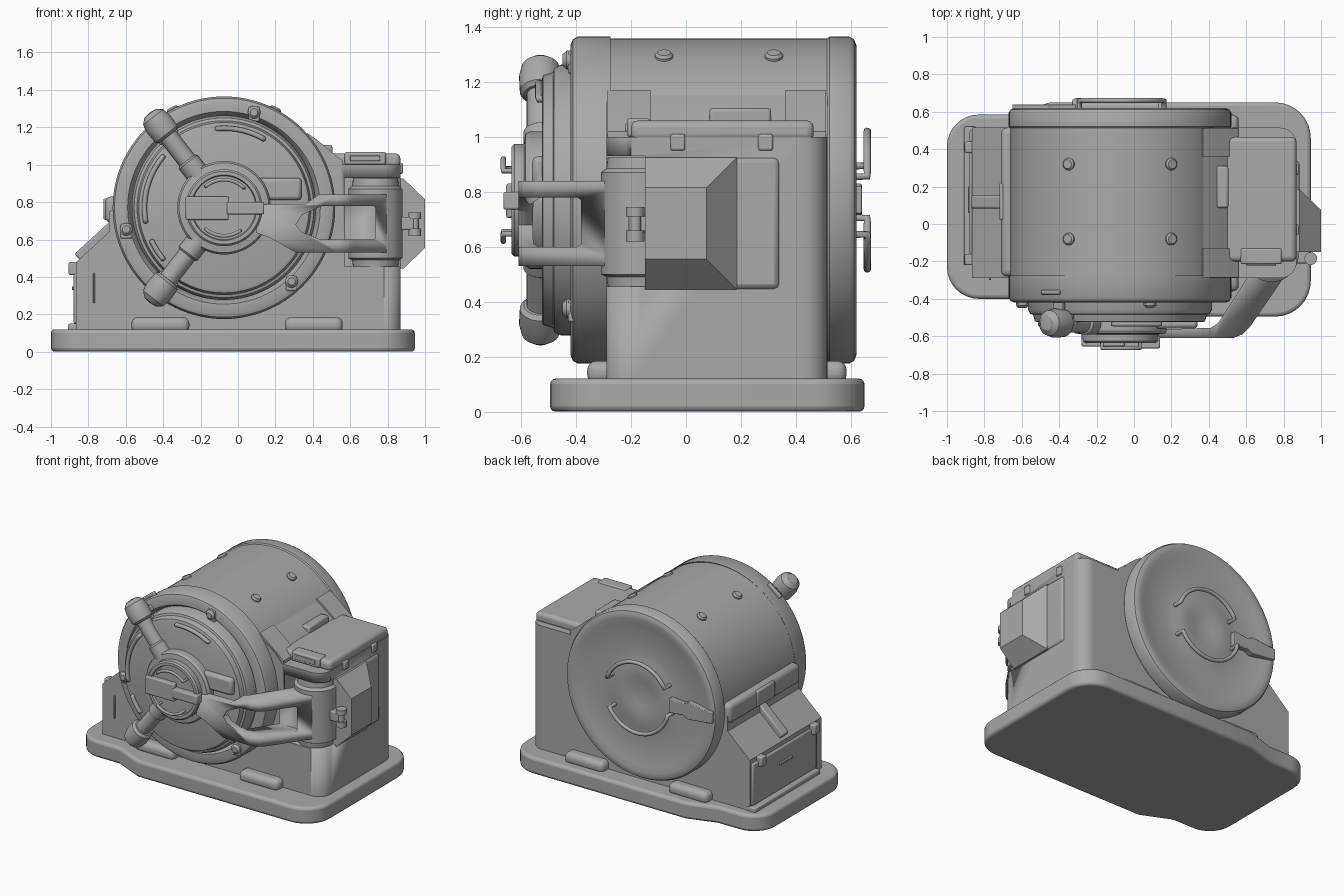
import bpy, bmesh, math
from mathutils import Vector, Matrix

if "Cube" in bpy.data.objects:
    bpy.data.objects.remove(bpy.data.objects["Cube"])

CX, CZ, R = -0.075, 0.77, 0.595        # drum axis and radius
MAT = bpy.data.materials.new("grey_metal")
MAT.diffuse_color = (0.4, 0.4, 0.4, 1)
MAT.use_nodes = True
MAT.node_tree.nodes["Principled BSDF"].inputs["Base Color"].default_value = MAT.diffuse_color


def finish(bm, name, mat=None, bevel=0.0, seg=2):
    bmesh.ops.recalc_face_normals(bm, faces=bm.faces)
    me = bpy.data.meshes.new(name)
    bm.to_mesh(me)
    bm.free()
    ob = bpy.data.objects.new(name, me)
    bpy.context.collection.objects.link(ob)
    me.materials.append(MAT)
    if mat:
        ob.matrix_world = mat
    if bevel:
        m = ob.modifiers.new("bevel", 'BEVEL')
        m.width, m.segments, m.limit_method, m.angle_limit = bevel, seg, 'ANGLE', math.radians(35)
    bpy.context.view_layer.objects.active = ob
    bpy.ops.object.select_all(action='DESELECT')
    ob.select_set(True)
    bpy.ops.object.shade_smooth_by_angle(angle=math.radians(32))
    return ob


def prism(name, pts, axis, a, b, bevel=0.0, seg=2, rounded=None, mat=None):
    """Extrude an outline along y or z; 'rounded' maps outline indices to corner radii."""
    bm = bmesh.new()
    put = (lambda p, t: (p[0], t, p[1])) if axis == 'y' else (lambda p, t: (p[0], p[1], t))
    lo = [bm.verts.new(put(p, a)) for p in pts]
    hi = [bm.verts.new(put(p, b)) for p in pts]
    n = len(pts)
    bm.faces.new(lo)
    bm.faces.new(hi)
    for i in range(n):
        bm.faces.new((lo[i], lo[(i + 1) % n], hi[(i + 1) % n], hi[i]))
    for i, w in (rounded or {}).items():
        e = bm.edges.get((lo[i], hi[i]))
        bmesh.ops.bevel(bm, geom=[e], offset=w, offset_type='OFFSET', segments=8,
                        profile=0.5, affect='EDGES')
    return finish(bm, name, mat, bevel, seg)


def box(name, x, y, z, bevel=0.008, seg=2, mat=None):
    return prism(name, [(x[0], y[0]), (x[1], y[0]), (x[1], y[1]), (x[0], y[1])], 'z',
                 z[0], z[1], bevel, seg, mat=mat)


def lathe(name, prof, mat, n=64):
    """Revolve (radius, height) pairs about local z."""
    bm = bmesh.new()
    vs = [bm.verts.new((r, 0, h)) for r, h in prof]
    es = [bm.edges.new(p) for p in zip(vs, vs[1:])]
    bmesh.ops.spin(bm, geom=vs + es, axis=(0, 0, 1), cent=(0, 0, 0), angle=2 * math.pi,
                   steps=n, use_duplicate=False)
    bmesh.ops.remove_doubles(bm, verts=bm.verts, dist=1e-5)
    return finish(bm, name, mat)


def tube(name, pts, r):
    cu = bpy.data.curves.new(name, 'CURVE')
    cu.dimensions, cu.bevel_depth, cu.bevel_resolution, cu.use_fill_caps = '3D', r, 3, True
    sp = cu.splines.new('POLY')
    sp.points.add(len(pts) - 1)
    for p, q in zip(sp.points, pts):
        p.co = (*q, 1)
    cu.materials.append(MAT)
    ob = bpy.data.objects.new(name, cu)
    bpy.context.collection.objects.link(ob)


def boolean(ob, cutter, op):
    m = ob.modifiers.new(op, 'BOOLEAN')
    m.operation, m.object, m.solver = op, cutter, 'EXACT'
    cutter.hide_render = True
    cutter.hide_viewport = True


def polar(r, deg, y):
    t = math.radians(deg)
    return Vector((CX + r * math.cos(t), y, CZ + r * math.sin(t)))


def aim(loc, direction):
    return Matrix.Translation(loc) @ Vector(direction).to_track_quat('Z', 'Y').to_matrix().to_4x4()


def arc(name, r, a0, a1, y, y_end, thick):
    """Curved grab rail with both ends turned in to the surface."""
    pts = [polar(r, a0 + (a1 - a0) * i / 24, y) for i in range(25)]
    tube(name, [polar(r, a0, y_end)] + pts + [polar(r, a1, y_end)], thick)


AXIS = aim((CX, 0, CZ), (0, 1, 0))

# Base plate and pads
prism("base", [(-1, -0.4), (-0.66, -0.4), (-0.45, -0.495), (0.945, -0.495), (0.945, 0.65),
               (-0.45, 0.65), (-0.66, 0.585), (-1, 0.585)], 'z', 0, 0.12, 0.02, 3,
      {0: 0.17, 3: 0.19, 4: 0.19, 7: 0.17})
for x in (-0.415, 0.405):
    for y in (-0.3, 0.525):
        box("base_pad", (x - 0.155, x + 0.155), (y - 0.06, y + 0.06), (0.1, 0.185), 0.035, 4)

# Main case with a notch for the hinge
case = prism("case", [(-0.865, 0.1), (0.87, 0.1), (0.87, 1.0), (0.55, 1.0), (0.5, 1.06), (0.36, 1.16),
                      (-0.3, 0.9), (-0.69, 0.75), (-0.69, 0.64), (-0.865, 0.48)],
             'y', -0.29, 0.515)
bm = bmesh.new()
bm.from_mesh(case.data)
tall = [e for e in bm.edges if abs(e.verts[0].co.x - 0.87) < 0.01 and abs(e.verts[1].co.x - 0.87) < 0.01
        and e.calc_length() > 0.85]
bmesh.ops.bevel(bm, geom=tall, offset=0.09, segments=8, profile=0.5, affect='EDGES')
bm.to_mesh(case.data)
bm.free()
boolean(case, box("hinge_notch_cutter", (0.57, 0.95), (-0.4, -0.15), (0.455, 0.93), 0), 'DIFFERENCE')

# Drum shell, front ring and dished back cover
lathe("drum", [(0, -0.3), (0.588, -0.3), (0.588, 0.52), (0, 0.52)], AXIS, 96)
lathe("front_ring", [(0.5, -0.28), (0.58, -0.29), (R, -0.275), (R, -0.395), (0.585, -0.412), (0.565, -0.42),
                     (0.515, -0.42), (0.5, -0.40), (0.49, -0.36)][::-1], AXIS, 96)
lathe("back_cover", [(0, 0.51), (0.585, 0.51), (R, 0.522), (R, 0.595), (0.585, 0.612), (0.565, 0.62), (0.54, 0.62),
                     (0.5, 0.611), (0.42, 0.598), (0.3, 0.592), (0.25, 0.597), (0.2, 0.606), (0.13, 0.606),
                     (0.08, 0.596), (0, 0.59)], AXIS, 96)

# Front door and hub
lathe("door", [(0, -0.36), (0.493, -0.36), (0.493, -0.455), (0.48, -0.48), (0.465, -0.485), (0.455, -0.52),
               (0.44, -0.525), (0, -0.525)], AXIS, 96)
lathe("hub", [(0, -0.5), (0.25, -0.5), (0.25, -0.57), (0.24, -0.585), (0.205, -0.59), (0.205, -0.625),
              (0.195, -0.635), (0.175, -0.635), (0.17, -0.62), (0, -0.62)], AXIS)
arc("hub_rail", 0.15, 45, 130, -0.665, -0.61, 0.01)
arc("hub_rail", 0.15, 230, 305, -0.665, -0.61, 0.01)
box("hub_plate", (-0.28, -0.05), (-0.655, -0.61), (0.705, 0.83))
box("hub_latch", (-0.06, 0.14), (-0.665, -0.6), (0.735, 0.80))
box("hub_cover", (0.08, 0.34), (-0.56, -0.5), (0.81, 0.93), 0.02)
for a0, a1 in ((140, 190), (60, 95), (205, 220)):
    arc("door_rail", 0.425, a0, a1, -0.535, -0.5, 0.014)

# Ring bolts, shell bolts
for a in (72.5, 192.5, 312.5):
    p = polar(0.535, a, -0.41)
    lathe("ring_bolt", [(0, 0), (0.034, 0), (0.034, 0.025), (0.02, 0.04), (0, 0.04)], aim(p, (0, -1, 0)), 20)
    box("ring_bolt_lug", (p.x - 0.03, p.x + 0.03), (-0.43, -0.4), (p.z - 0.05, p.z + 0.03))
for a in (62.4, 117.6):
    for y in (-0.08, 0.32):
        lathe("shell_bolt", [(0, 0), (0.033, 0), (0.033, 0.014), (0.024, 0.024), (0, 0.024)],
              aim(polar(0.582, a, y), polar(1, a, 0) - polar(0, a, 0)), 20)

# Two spoke handles with knobs and ring clips
for a in (128, 232):
    out = polar(1, a, 0) - polar(0, a, 0)
    m = aim(polar(0, a, -0.53), out)
    lathe("handle_rod", [(0, 0.22), (0.062, 0.22), (0.062, 0.31), (0.05, 0.32), (0.05, 0.52), (0, 0.52)], m, 32)
    lathe("handle_knob", [(0, 0.485), (0.06, 0.485), (0.075, 0.5), (0.078, 0.57), (0.068, 0.615),
                          (0.04, 0.64), (0, 0.645)], m, 32)
    for s in (-0.065, 0.065):
        box("handle_clip", (-0.06, 0.06), (-0.012, 0.012), (0.47, 0.615), 0.008,
            mat=aim(polar(0, a, -0.43), out) @ Matrix.Rotation(math.pi / 2, 4, 'Z')
            @ Matrix.Translation((0, s, 0)))
    box("handle_clip_bar", (-0.07, 0.07), (-0.03, 0.03), (0.51, 0.55), 0.01,
        mat=aim(polar(0, a, -0.44), out))

# Hinge barrel and swing arm with a window
lathe("hinge", [(0, 0.455), (0.12, 0.455), (0.125, 0.49), (0.145, 0.5), (0.145, 0.87), (0.125, 0.885),
                (0.12, 0.925), (0, 0.925)], Matrix.Translation((0.735, -0.165, 0)), 40)
arm = prism("swing_arm", [(0.86, -0.2), (0.62, -0.55), (0.58, -0.59), (0.53, -0.61), (0.1, -0.61), (0.1, -0.565),
                          (0.41, -0.555), (0.45, -0.53), (0.61, -0.28), (0.65, -0.2)], 'z', 0.4, 1.0)
boolean(arm, prism("arm_outline_cutter", [(0.9, 0.84), (0.43, 0.84), (0.36, 0.79), (0.16, 0.79), (0.0, 0.76), (0, 0.67),
                                          (0.17, 0.61), (0.31, 0.53), (0.9, 0.53)], 'y', -1, 0), 'INTERSECT')
boolean(arm, prism("arm_window_cutter", [(0.31, 0.68), (0.34, 0.73), (0.45, 0.78), (0.725, 0.78), (0.735, 0.77),
                                         (0.735, 0.61), (0.725, 0.6), (0.44, 0.6), (0.34, 0.64)], 'y', -1, -0.345),
        'DIFFERENCE')

# Side housing with a sloped nose, and its pin
bm = bmesh.new()
for x, y0, y1, z0, z1 in ((0.86, -0.15, 0.185, 0.445, 0.925), (0.885, -0.15, 0.185, 0.445, 0.925),
                          (1.0, -0.15, 0.075, 0.555, 0.815)):
    for y in (y0, y1):
        for z in (z0, z1):
            bm.verts.new((x, y, z))
bmesh.ops.convex_hull(bm, input=bm.verts)
finish(bm, "side_housing")
box("side_plate", (0.78, 0.885), (-0.15, 0.34), (0.445, 0.925), 0.02)
lathe("side_pin", [(0, 0.62), (0.034, 0.62), (0.034, 0.66), (0.022, 0.66), (0.022, 0.71), (0.034, 0.71),
                   (0.034, 0.745), (0, 0.745)], Matrix.Translation((0.945, -0.185, 0)), 20)
box("side_pin_bracket", (0.86, 0.94), (-0.21, -0.14), (0.65, 0.72))

# Top right cover with vent, latch, tabs and saddle strips
box("top_cover", (0.475, 0.868), (-0.2, 0.465), (0.985, 1.06), 0.025, 3)
box("vent_frame", (0.57, 0.79), (-0.215, -0.13), (1.0, 1.068), 0.01)
box("vent_slat", (0.6, 0.76), (-0.222, -0.2), (1.02, 1.05), 0.004)
box("cover_latch", (0.44, 0.505), (0.085, 0.31), (1.02, 1.105), 0.012)
for y in (-0.03, 0.29):
    box("cover_tab", (0.84, 0.882), (y - 0.027, y + 0.027), (0.95, 1.01))
for y0, y1 in ((-0.285, -0.13), (0.36, 0.51)):
    prism("saddle_strip", [(0.3, 1.1), (0.37, 1.17), (0.42, 1.135), (0.56, 1.02), (0.56, 0.98)], 'y', y0, y1)

# Left side bar, catches and access door
box("left_bar", (-0.71, -0.6), (-0.28, 0.515), (0.69, 0.83), 0.03, 3)
box("left_bar_latch", (-0.72, -0.66), (0.02, 0.22), (0.705, 0.82), 0.01)
slope = aim((-0.755, 0.118, 0.585), (-0.16, 0, 0.175))
box("slope_catch", (-0.035, 0.035), (-0.13, 0.13), (-0.02, 0.035), 0.01, mat=slope)
box("left_door", (-0.88, -0.84), (-0.22, 0.5), (0.15, 0.45), 0.01)
box("left_sill", (-0.91, -0.84), (-0.22, 0.52), (0.11, 0.15), 0.01)
box("door_pull", (-0.888, -0.87), (0.06, 0.2), (0.33, 0.35), 0.004)
for y in (-0.19, 0.41):
    box("left_door_catch", (-0.905, -0.85), (y - 0.03, y + 0.03), (0.41, 0.48))
box("front_slot", (-0.775, -0.765), (-0.3, -0.28), (0.26, 0.42), 0.003)

# Back grab rails and lever
arc("back_rail", 0.25, 20, 150, 0.66, 0.6, 0.014)
arc("back_rail", 0.25, 195, 330, 0.66, 0.6, 0.014)
prism("back_lever", [(-0.31, 0.72), (-0.42, 0.73), (-0.46, 0.71), (-0.65, 0.73), (-0.65, 0.81), (-0.46, 0.83),
                     (-0.42, 0.81), (-0.31, 0.82)], 'y', 0.595, 0.64, 0.005)
